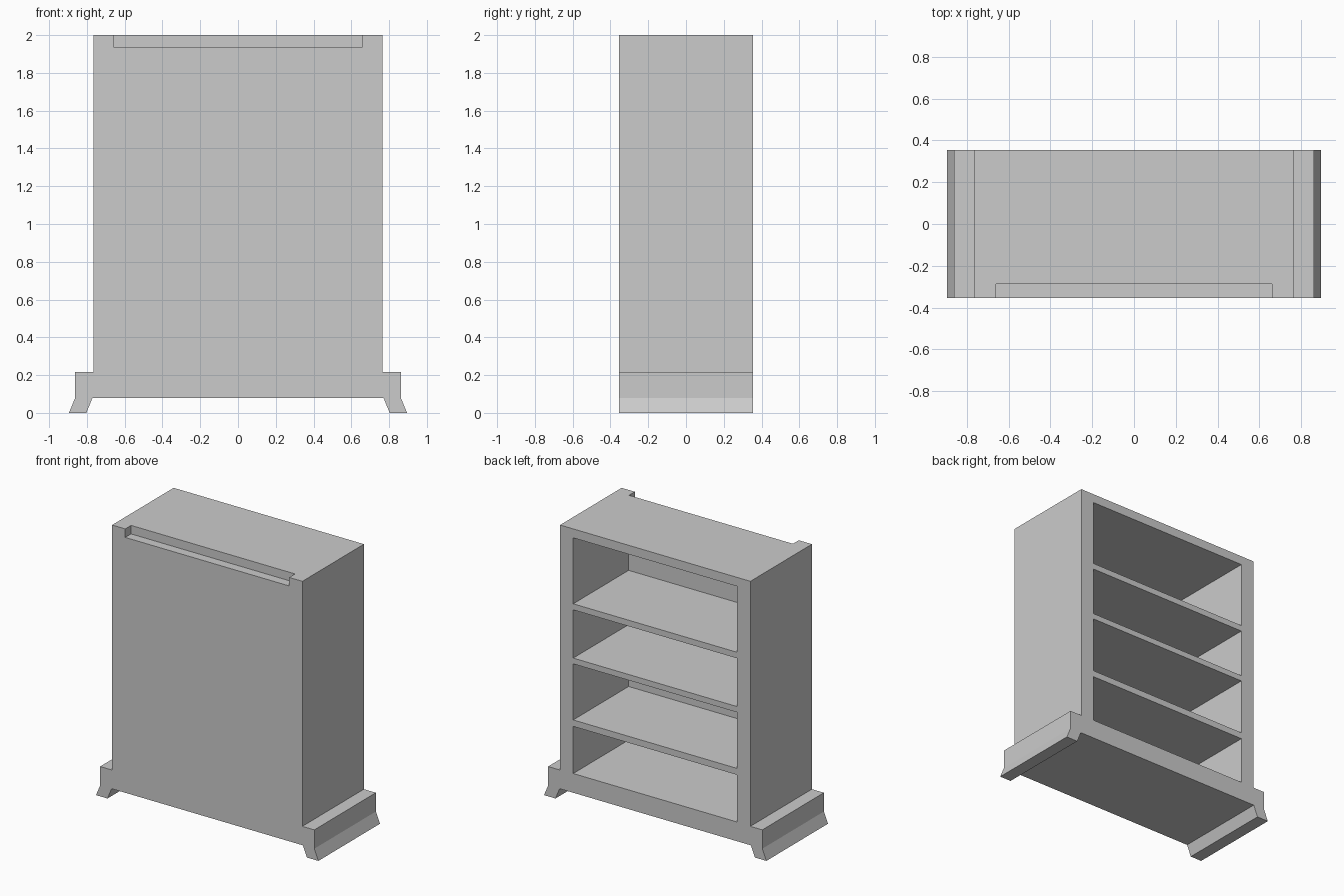
import bpy, bmesh

if "Cube" in bpy.data.objects:
    bpy.data.objects.remove(bpy.data.objects["Cube"])

HALF_DEPTH = 0.354
INNER_X = 0.66       # half width of the compartments
INNER_Y = -0.283     # inside face of the closed front


def make_object(name, bm):
    bmesh.ops.recalc_face_normals(bm, faces=bm.faces)
    mesh = bpy.data.meshes.new(name)
    bm.to_mesh(mesh)
    bm.free()
    obj = bpy.data.objects.new(name, mesh)
    bpy.context.collection.objects.link(obj)
    return obj


def add_box(bm, x, y, z):
    verts = bmesh.ops.create_cube(bm, size=1)["verts"]
    for v in verts:
        v.co.x = x[0] if v.co.x < 0 else x[1]
        v.co.y = y[0] if v.co.y < 0 else y[1]
        v.co.z = z[0] if v.co.z < 0 else z[1]


# Cabinet outline with stepped plinth and flared feet, mirrored and extruded in depth
right = [(0.77, 0.08), (0.803, 0), (0.895, 0), (0.862, 0.08),
         (0.862, 0.217), (0.766, 0.217), (0.766, 2)]
outline = right + [(-x, z) for x, z in reversed(right)]
bm = bmesh.new()
face = bm.faces.new([bm.verts.new((x, -HALF_DEPTH, z)) for x, z in outline])
ext = bmesh.ops.extrude_face_region(bm, geom=[face])["geom"]
bmesh.ops.translate(bm, vec=(0, 2 * HALF_DEPTH, 0),
                    verts=[g for g in ext if isinstance(g, bmesh.types.BMVert)])
cabinet = make_object("bookcase_body", bm)

# Four shelf compartments open at the back
bm = bmesh.new()
for z in [(0.22, 0.563), (0.61, 1.018), (1.06, 1.411), (1.455, 1.935)]:
    add_box(bm, (-INNER_X, INNER_X), (INNER_Y, 0.5), z)

# Shallow recess along the top front edge
add_box(bm, (-INNER_X, INNER_X), (-0.5, -0.287), (1.938, 2.1))
cutter = make_object("compartment_cutter", bm)
cutter.hide_render = True

cut = cabinet.modifiers.new("compartments", "BOOLEAN")
cut.operation = "DIFFERENCE"
cut.solver = "EXACT"
cut.object = cutter
bpy.context.view_layer.objects.active = cabinet
bpy.ops.object.modifier_apply(modifier=cut.name)
bpy.data.objects.remove(cutter)
